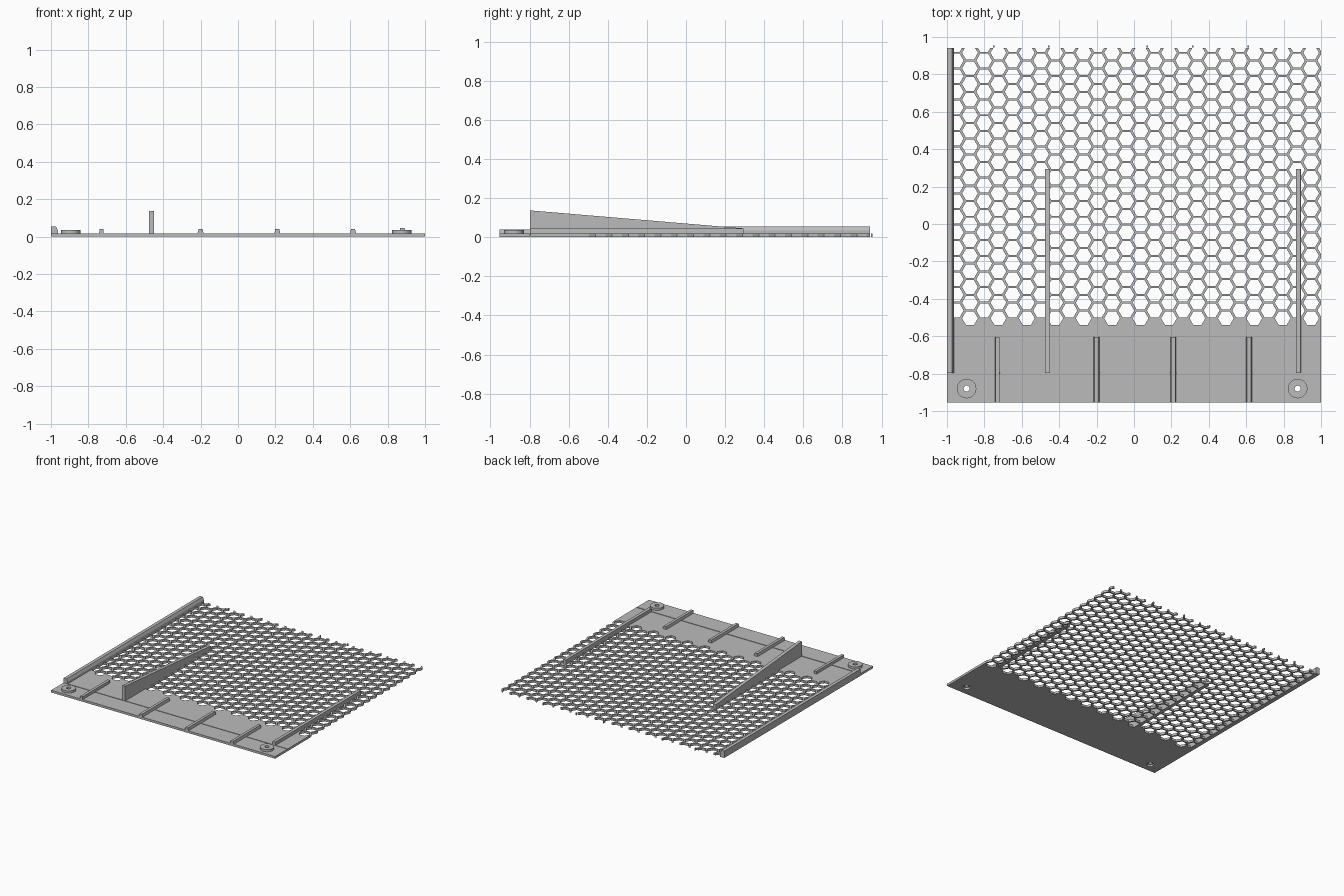
import bpy, bmesh, math
from mathutils import Matrix

cube = bpy.data.objects.get("Cube")
if cube:
    bpy.data.objects.remove(cube, do_unlink=True)

grey = bpy.data.materials.new("plain_grey")
grey.use_nodes = True
grey.diffuse_color = (0.5, 0.5, 0.5, 1)
grey.node_tree.nodes["Principled BSDF"].inputs["Base Color"].default_value = (0.5, 0.5, 0.5, 1)

FRONT, BACK, STEP = -0.955, 0.94, -0.797
THICK = 0.018


def finish(name, bm):
    bmesh.ops.recalc_face_normals(bm, faces=bm.faces)
    mesh = bpy.data.meshes.new(name)
    bm.to_mesh(mesh)
    bm.free()
    mesh.materials.append(grey)
    obj = bpy.data.objects.new(name, mesh)
    bpy.context.collection.objects.link(obj)
    return obj


def add_prism(bm, points, offset):
    """Extrude a closed 3D outline along an offset."""
    face = bm.faces.new([bm.verts.new(p) for p in points])
    out = bmesh.ops.extrude_face_region(bm, geom=[face], use_keep_orig=True)
    moved = [v for v in out["geom"] if isinstance(v, bmesh.types.BMVert)]
    bmesh.ops.translate(bm, verts=moved, vec=offset)


def add_box(bm, x0, x1, y0, y1, z0, z1):
    add_prism(bm, [(x0, y0, z0), (x1, y0, z0), (x1, y1, z0), (x0, y1, z0)], (0, 0, z1 - z0))


def box(name, *bounds):
    bm = bmesh.new()
    add_box(bm, *bounds)
    return finish(name, bm)


def add_column(bm, x, y, r, sides, z0, z1):
    ring = [(x + r * math.cos(i * math.tau / sides), y + r * math.sin(i * math.tau / sides), z0)
            for i in range(sides)]
    add_prism(bm, ring, (0, 0, z1 - z0))


def bar(name, x, bottom, top, y0, y1, height):
    """Bar along y with a tapered section."""
    bm = bmesh.new()
    b, t = bottom / 2, top / 2
    add_prism(bm, [(x - b, y0, 0.004), (x + b, y0, 0.004), (x + t, y0, height), (x - t, y0, height)],
              (0, y1 - y0, 0))
    return finish(name, bm)


def cut(obj, cutter):
    mod = obj.modifiers.new("cut", "BOOLEAN")
    mod.operation, mod.solver, mod.object = "DIFFERENCE", "EXACT", cutter
    bpy.context.view_layer.objects.active = obj
    bpy.ops.object.modifier_apply(modifier=mod.name)
    bpy.data.objects.remove(cutter, do_unlink=True)


# Base plate with a honeycomb of hexagonal holes
plate = box("honeycomb_plate", -1, 1, FRONT, BACK, 0, THICK)
PITCH_X, PITCH_Y, APOTHEM = 0.076, 0.0835, 0.0365
bm = bmesh.new()
for col in range(27):
    shift = PITCH_Y / 2 if col % 2 == 0 else 0
    for row in range(18):
        add_column(bm, -0.953 + col * PITCH_X, -0.504 + shift + row * PITCH_Y,
                   APOTHEM / math.cos(math.pi / 6), 6, -0.05, 0.1)
cut(plate, finish("hex_cutter", bm))

# Shallow groove across the front strip, and screw recesses
bosses = {"right_boss": -0.895, "left_boss": 0.875}
BOSS_Y = -0.88
bm = bmesh.new()
add_box(bm, -0.965, 1.1, STEP - 0.003, STEP + 0.003, 0.011, 0.05)
for x in bosses.values():
    add_column(bm, x, BOSS_Y, 0.028, 32, -0.05, 0.1)
cut(plate, finish("groove_cutter", bm))

# Screw bosses: rings turned from a rectangular section
for name, x in bosses.items():
    bm = bmesh.new()
    section = [(0.016, 0.014), (0.052, 0.014), (0.052, 0.036), (0.016, 0.036)]
    verts = [bm.verts.new((r, 0, z)) for r, z in section]
    edges = [bm.edges.new((verts[i], verts[(i + 1) % 4])) for i in range(4)]
    bmesh.ops.spin(bm, geom=verts + edges, axis=(0, 0, 1), cent=(0, 0, 0),
                   angle=math.tau, steps=32, use_duplicate=False)
    bmesh.ops.remove_doubles(bm, verts=bm.verts, dist=0.0005)
    bmesh.ops.transform(bm, matrix=Matrix.Translation((x, BOSS_Y, 0)), verts=bm.verts)
    obj = finish(name, bm)
    bpy.ops.object.select_all(action="DESELECT")
    obj.select_set(True)
    bpy.context.view_layer.objects.active = obj
    bpy.ops.object.shade_smooth_by_angle()

# Side rail with a sloped inner face
bm = bmesh.new()
add_prism(bm, [(-1, STEP, 0), (-0.963, STEP, 0), (-0.963, STEP, 0.035), (-0.973, STEP, 0.055),
               (-1, STEP, 0.055)], (0, BACK - STEP, 0))
finish("side_rail", bm)

# Short front ribs
for i, x in enumerate((-0.73, -0.2, 0.21, 0.615)):
    bar(f"front_rib_{i + 1}", x, 0.026 if i == 0 else 0.038, 0.022, FRONT, -0.605, 0.04)

# Long low rib and tall sloping fin
bar("long_rib", 0.879, 0.027, 0.025, STEP, 0.295, 0.045)
bm = bmesh.new()
add_prism(bm, [(-0.476, STEP, 0), (-0.476, 0.295, 0), (-0.476, 0.295, 0.045), (-0.476, STEP, 0.137)],
          (0.027, 0, 0))
finish("sloping_fin", bm)

# Small leftover nubs beyond the back edge
bm = bmesh.new()
for x in (-0.75, -0.455, 0.07, 0.315, 0.61):
    add_box(bm, x - 0.004, x + 0.004, 0.945, 0.955, 0, THICK)
finish("back_nubs", bm)
